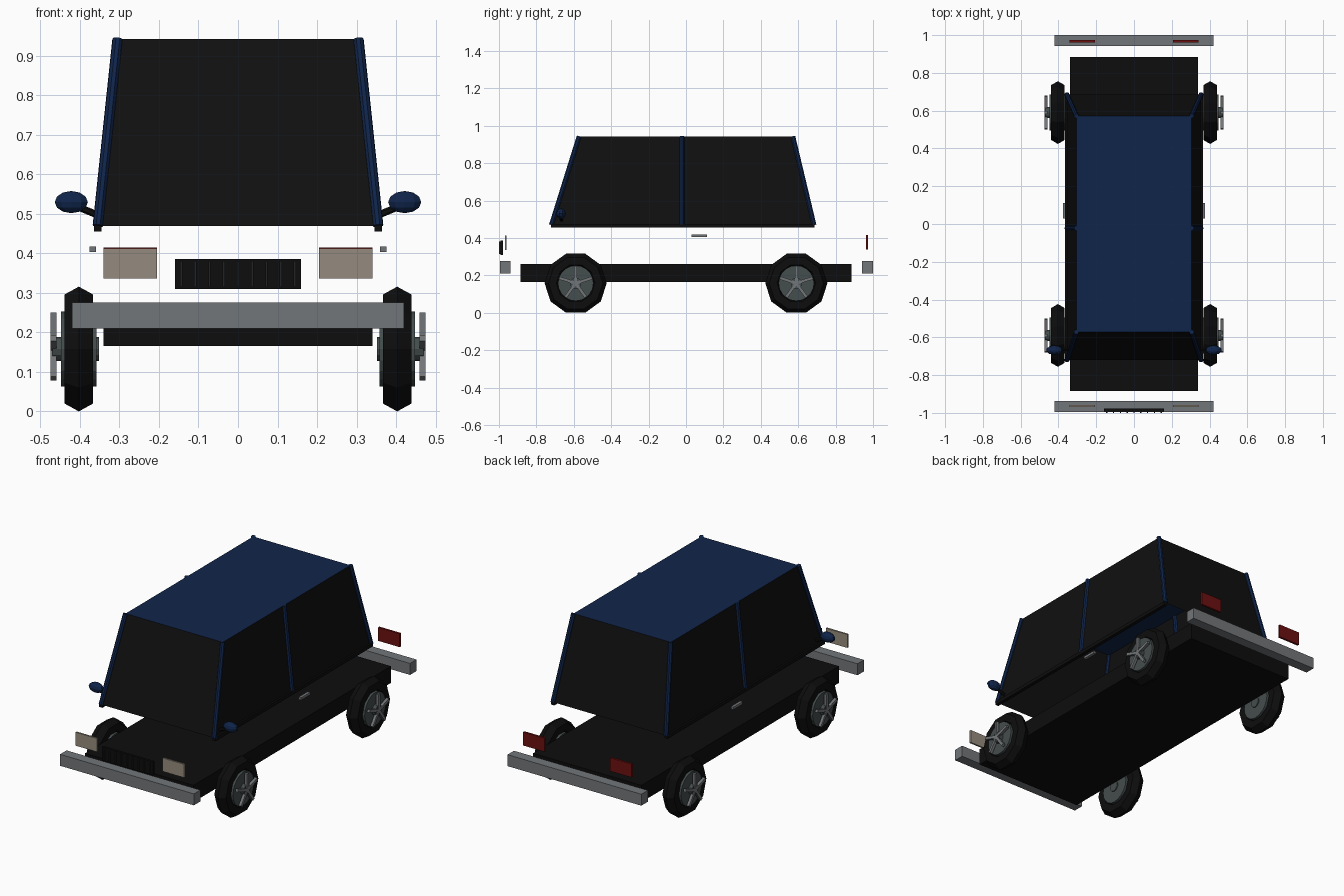
import bpy, bmesh
from math import pi, sin, cos
from mathutils import Vector, Matrix

cube = bpy.data.objects.get("Cube")
if cube:
    bpy.data.objects.remove(cube, do_unlink=True)


def material(name, r, g, b):
    m = bpy.data.materials.new(name)
    m.use_nodes = True
    m.diffuse_color = (r, g, b, 1)
    m.node_tree.nodes["Principled BSDF"].inputs["Base Color"].default_value = (r, g, b, 1)
    return m


BLUE = material("navy paint", 0.005, 0.018, 0.07)
GLASS = material("dark glass", 0.005, 0.005, 0.005)
BLACK = material("black rubber", 0.004, 0.004, 0.004)
GREY = material("bumper grey", 0.17, 0.18, 0.19)
RIM = material("dark rim grey", 0.06, 0.075, 0.075)
SLAT = material("grille slat", 0.015, 0.017, 0.018)
LAMP = material("headlight lens", 0.3, 0.26, 0.21)
RED = material("tail light red", 0.15, 0.005, 0.005)


def finish(name, bm, mat):
    bmesh.ops.recalc_face_normals(bm, faces=bm.faces)
    me = bpy.data.meshes.new(name)
    bm.to_mesh(me)
    bm.free()
    me.materials.append(mat)
    ob = bpy.data.objects.new(name, me)
    bpy.context.collection.objects.link(ob)
    return ob


def box(name, center, size, mat, turn=None):
    bm = bmesh.new()
    bmesh.ops.create_cube(bm, size=1)
    bmesh.ops.scale(bm, vec=size, verts=bm.verts)
    if turn:
        bmesh.ops.transform(bm, matrix=turn, verts=bm.verts)
    bmesh.ops.translate(bm, vec=center, verts=bm.verts)
    return finish(name, bm, mat)


def rod(name, a, b, radius, mat, sides=8):
    a, b = Vector(a), Vector(b)
    bm = bmesh.new()
    bmesh.ops.create_cone(bm, cap_ends=True, segments=sides, radius1=radius,
                          radius2=radius, depth=(b - a).length)
    turn = (b - a).to_track_quat('Z', 'Y').to_matrix().to_4x4()
    bmesh.ops.transform(bm, matrix=Matrix.Translation((a + b) / 2) @ turn, verts=bm.verts)
    return finish(name, bm, mat)


def panel(name, corners, mat):
    bm = bmesh.new()
    bm.faces.new([bm.verts.new(c) for c in corners])
    return finish(name, bm, mat)


def tyre(name, center, major, minor, mat, around=10, section=6):
    bm = bmesh.new()
    rings = []
    for i in range(around):
        a = 2 * pi * i / around
        ring = []
        for j in range(section):
            t = 2 * pi * j / section
            r = major + minor * cos(t)
            ring.append(bm.verts.new(Vector(center) + Vector((minor * sin(t), r * cos(a), r * sin(a)))))
        rings.append(ring)
    for i in range(around):
        p, q = rings[i], rings[(i + 1) % around]
        for j in range(section):
            k = (j + 1) % section
            bm.faces.new((p[j], p[k], q[k], q[j]))
    return finish(name, bm, mat)


# Chassis and bumpers
box("chassis", (0, 0, 0.213), (0.68, 1.77, 0.095), BLACK)
box("front_bumper", (0, -0.966, 0.243), (0.84, 0.058, 0.065), GREY)
box("rear_bumper", (0, 0.971, 0.243), (0.84, 0.058, 0.065), GREY)

# Grille with vertical slats
box("grille", (0, -0.985, 0.348), (0.32, 0.014, 0.077), BLACK)
for i in range(9):
    box("grille_slat", (0.036 * (i - 4), -0.994, 0.348), (0.006, 0.012, 0.066), SLAT)

# Cabin outline at the sill and at the roof
SILL_X, SILL_F, SILL_B, SILL_Z = 0.355, -0.72, 0.685, 0.47
ROOF_X, ROOF_F, ROOF_B, ROOF_Z = 0.305, -0.572, 0.572, 0.943


def sill(side, y):
    return (side * SILL_X, y, SILL_Z)


def roof(side, y):
    return (side * ROOF_X, y, ROOF_Z)


panel("roof", [roof(-1, ROOF_F), roof(1, ROOF_F), roof(1, ROOF_B), roof(-1, ROOF_B)], BLUE)
for name, lo, hi in (("windscreen", SILL_F, ROOF_F), ("rear_window", SILL_B, ROOF_B)):
    panel(name, [sill(-1, lo), sill(1, lo), roof(1, hi), roof(-1, hi)], GLASS)

for s, label in ((1, "left"), (-1, "right")):
    # Side glass, pillars and sill
    panel(label + "_window", [sill(s, SILL_F), sill(s, SILL_B), roof(s, ROOF_B), roof(s, ROOF_F)], GLASS)
    for name, lo, hi in (("front", SILL_F, ROOF_F), ("middle", -0.022, -0.022), ("rear", SILL_B, ROOF_B)):
        rod(f"{label}_{name}_pillar", sill(s, lo), roof(s, hi), 0.013, BLUE)
    box(label + "_sill", (s * SILL_X, -0.018, 0.465), (0.02, 1.41, 0.02), BLACK)

    # Mirror on its arm
    rod(label + "_mirror_arm", (s * 0.35, -0.665, 0.495), (s * 0.41, -0.665, 0.52), 0.009, BLACK, 6)
    bm = bmesh.new()
    bmesh.ops.create_uvsphere(bm, u_segments=10, v_segments=6, radius=1)
    bmesh.ops.scale(bm, vec=(0.044, 0.025, 0.028), verts=bm.verts)
    bmesh.ops.translate(bm, vec=(s * 0.422, -0.668, 0.53), verts=bm.verts)
    finish(label + "_mirror", bm, BLUE)

    # Lights and door handle
    box(label + "_headlight", (s * 0.273, -0.964, 0.374), (0.135, 0.01, 0.076), LAMP)
    box(label + "_tail_light", (s * 0.273, 0.968, 0.377), (0.135, 0.012, 0.076), RED)
    box(label + "_door_handle", (s * 0.368, 0.07, 0.411), (0.016, 0.082, 0.014), GREY)

    # Wheels: tyre, rim, hub and five spokes
    for y, end in ((-0.59, "front"), (0.59, "rear")):
        name = f"{label}_{end}"
        z = 0.158
        tyre(name + "_tyre", (s * 0.403, y, z), 0.124, 0.042, BLACK)
        rod(name + "_rim", (s * 0.358, y, z), (s * 0.448, y, z), 0.095, RIM, 20)
        rod(name + "_hub", (s * 0.352, y, z), (s * 0.47, y, z), 0.03, RIM, 12)
        for i in range(5):
            a = 2 * pi * i / 5
            off = Vector((0, -sin(a), cos(a))) * 0.046
            box(name + "_spoke", Vector((s * 0.467, y, z)) + off, (0.016, 0.016, 0.092),
                GREY, Matrix.Rotation(a, 4, 'X'))
